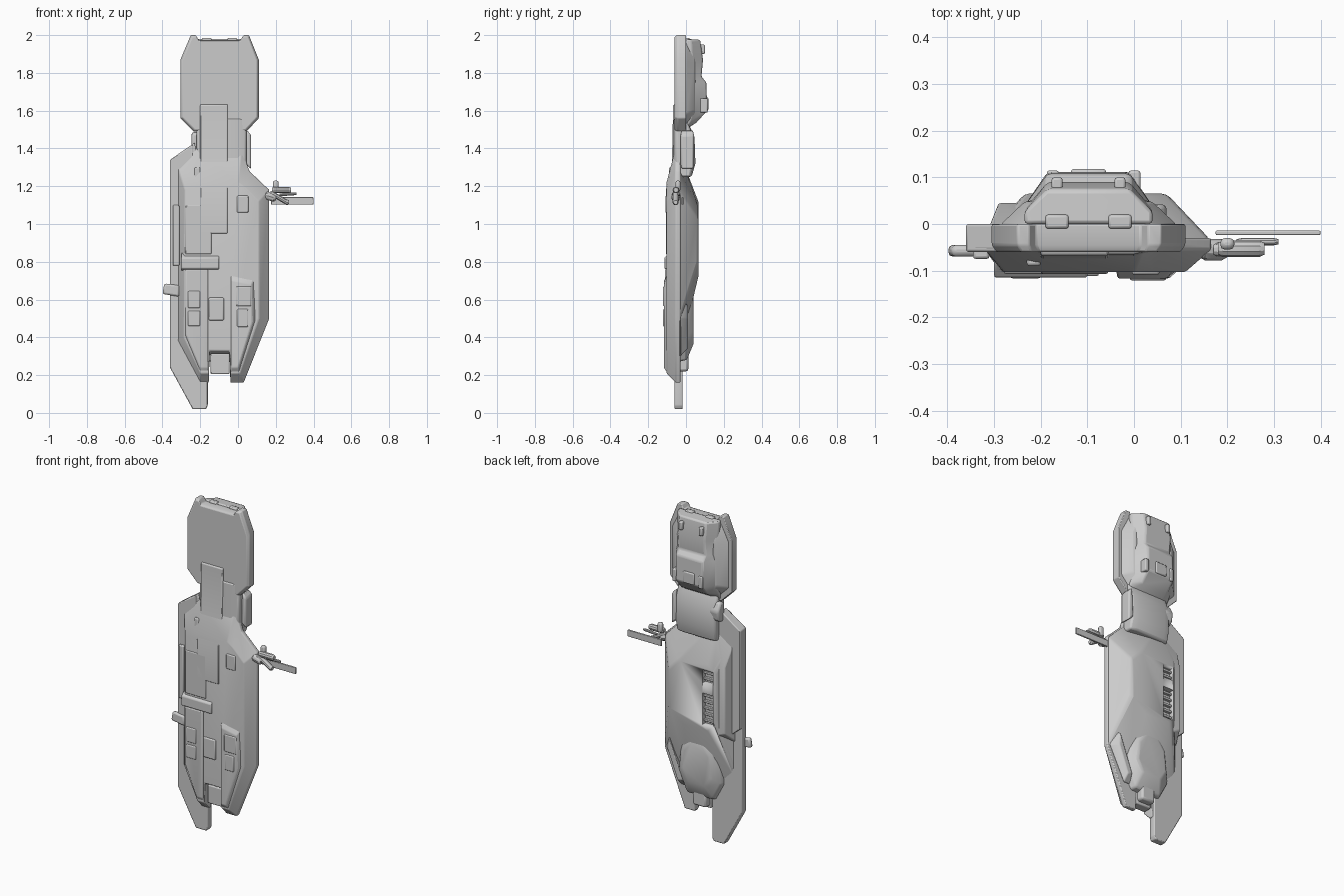
import bpy, bmesh, math

def finish(ob, bevel=0.0):
    bpy.context.view_layer.objects.active = ob
    for o in bpy.context.selected_objects:
        o.select_set(False)
    ob.select_set(True)
    if bevel:
        m = ob.modifiers.new("bevel", 'BEVEL')
        m.width, m.segments, m.limit_method = bevel, 2, 'ANGLE'
        m.angle_limit = math.radians(25)
    bpy.ops.object.shade_smooth_by_angle(angle=math.radians(32))
    return ob

def loft(name, rings, bevel=0.005):
    """Join equal-length rings of 3D points and cap both ends."""
    bm = bmesh.new()
    vs = [[bm.verts.new(p) for p in r] for r in rings]
    n = len(vs[0])
    for a, b in zip(vs, vs[1:]):
        for i in range(n):
            bm.faces.new((a[i], a[(i + 1) % n], b[(i + 1) % n], b[i]))
    bm.faces.new(vs[0])
    bm.faces.new(vs[-1])
    bmesh.ops.recalc_face_normals(bm, faces=bm.faces)
    me = bpy.data.meshes.new(name)
    bm.to_mesh(me)
    bm.free()
    ob = bpy.data.objects.new(name, me)
    bpy.context.collection.objects.link(ob)
    return finish(ob, bevel)

def layers(name, levels, bevel=0.005):
    """Front-view outlines (x, z) stacked along y."""
    return loft(name, [[(x, y, z) for x, z in pts] for y, pts in levels], bevel)

def spine(name, levels, bevel=0.005):
    """Side-view outlines (y, z) stacked along x."""
    return loft(name, [[(x, y, z) for y, z in pts] for x, pts in levels], bevel)

def box(name, x0, x1, y0, y1, z0, z1, bevel=0.006):
    sq = [(x0, z0), (x1, z0), (x1, z1), (x0, z1)]
    return layers(name, [(y0, sq), (y1, sq)], bevel)

def inset(pts, sx, sz):
    cx = (min(p[0] for p in pts) + max(p[0] for p in pts)) / 2
    cz = (min(p[1] for p in pts) + max(p[1] for p in pts)) / 2
    return [(cx + (x - cx) * sx, cz + (z - cz) * sz) for x, z in pts]

# Front half of the hull, with the notch between its two feet
full = [(-.32, .38), (-.2, .16), (-.155, .16), (-.15, .31), (-.045, .31), (-.04, .16), (.03, .16),
        (.165, .5), (.165, 1.18), (.06, 1.28), (.02, 1.4), (-.22, 1.4), (-.32, 1.3)]
face = [(-.285, .4), (-.2, .21), (-.155, .21), (-.15, .33), (-.045, .33), (-.04, .21), (.01, .21),
        (.11, .5), (.11, 1.12), (.04, 1.19), (0, 1.22), (-.2, 1.22), (-.28, 1.18)]
layers("hull_front", [(-.103, face), (-.055, full), (-.03, full)])

# Rear half of the hull, tapering to a narrow back
rim = [(-.32, .42), (-.2, .3), (0, .3), (.165, .5), (.165, 1.18), (.06, 1.28), (-.2, 1.38), (-.32, 1.3)]
back = [(-.235, .8), (-.19, .72), (-.03, .72), (.07, .8), (.07, 1.03), (.01, 1.09), (-.19, 1.12), (-.235, 1.08)]
hull = layers("hull_back", [(-.035, rim), (.065, back)], 0.012)

# Vent recesses cut in the back, with slats
for i, (z0, z1) in enumerate([(.75, .94), (1.0, 1.08)]):
    cut = box("vent_cutter", -.225, -.155, .035, .1, z0, z1, 0)
    cut.hide_render = True
    cut.hide_set(True)
    m = hull.modifiers.new("vent", 'BOOLEAN')
    m.operation, m.object, m.solver = 'DIFFERENCE', cut, 'EXACT'
    for k in range(5 if i == 0 else 2):
        box("vent_slat", -.226, -.154, .03, .05, z0 + .015 + k * .037, z0 + .03 + k * .037, .003)

# Back shoulder ridge and lower engine bulge
layers("back_ridge", [(-.03, [(-.32, .65), (-.2, .6), (-.18, 1.4), (-.32, 1.3)]),
                      (.045, [(-.29, .72), (-.24, .7), (-.24, 1.1), (-.29, 1.12)])])
bulge = [(-.25, .38), (-.19, .27), (0, .27), (.06, .4), (.04, .6), (-.03, .7), (-.17, .7), (-.23, .6)]
layers("lower_bulge", [(-.04, bulge), (.005, inset(bulge, .9, .95)), (.04, inset(bulge, .65, .55))], .01)
layers("lower_side_armor", [(-.03, [(.0, .3), (.05, .3), (.15, .5), (.14, .62)]),
                            (.01, [(.02, .35), (.05, .34), (.11, .5), (.1, .57)])])
box("engine_nozzle", -.14, -.05, -.04, .012, .22, .32, .012)

# Side plate that runs down into the long fin
plate = [(-.36, .24), (-.24, .02), (-.17, .02), (-.16, .04), (-.16, .5), (-.24, .7),
         (-.24, 1.42), (-.36, 1.34)]
layers("side_fin", [(-.06, plate), (-.018, plate)])
layers("upper_side_plate", [(y, [(-.36, .75), (-.3, .7), (-.2, 1.3), (-.23, 1.43), (-.36, 1.34)])
                            for y in (-.055, 0)])

# Neck, raised front column and side pods
neck = [(-.07, 1.25), (.03, 1.25), (.05, 1.32), (.045, 1.46), (.01, 1.54), (-.065, 1.56)]
spine("neck", [(-.22, inset(neck, .8, 1)), (-.18, neck), (.0, neck), (.045, inset(neck, .8, 1))], .01)
spine("neck_front_column", [(x, [(-.04, .95), (-.107, .95), (-.107, 1.18), (-.075, 1.3), (-.068, 1.63), (-.04, 1.64)])
                            for x in (-.2, -.055)])
layers("neck_side_pod", [(y, [(.035, 1.32), (.07, 1.29), (.07, 1.47), (.045, 1.5)]) for y in (-.028, .042)], .01)
spine("neck_left_pod", [(x, [(-.02, 1.36), (.035, 1.38), (.045, 1.44), (.02, 1.49), (-.02, 1.48)])
                        for x in (-.245, -.17)], .012)

# Head slab with two horns
head = [(-.305, 1.56), (-.235, 1.49), (.045, 1.49), (.11, 1.56), (.11, 1.87), (.058, 2.0), (.03, 2.0),
        (.015, 1.975), (-.21, 1.975), (-.225, 2.0), (-.25, 2.0), (-.305, 1.87)]
layers("head_slab", [(-.06, inset(head, .95, .97)), (-.045, head), (0, head)], .004)
shell = [(-.29, 1.58), (-.22, 1.51), (.03, 1.51), (.095, 1.58), (.095, 1.86), (.04, 1.965),
         (-.235, 1.965), (-.29, 1.86)]
layers("head_back_shell", [(-.005, shell), (.05, inset(shell, .7, .88))], .01)

# Spine and rear hump of the head
ridge = [(0, 1.98), (.075, 1.975), (.09, 1.87), (.082, 1.78), (.108, 1.75), (.112, 1.6), (.06, 1.54), (0, 1.5)]
low = [(y * .35, z) for y, z in ridge]
spine("head_spine", [(-.235, low), (-.185, ridge), (-.01, ridge), (.04, low)], .008)
box("hump_window", -.135, -.06, .1, .118, 1.6, 1.67)
for x in (-.175, .0):
    box("hump_side_block", x - .012, x + .014, .05, .115, 1.59, 1.665)
for x in (-.165, -.03):
    box("head_top_stud", x - .025, x + .025, -.01, .02, 1.965, 1.985)
    box("head_back_knob", x - .012, x + .012, .06, .1, 1.9, 1.95)

# Front panels: feet, ledge, chest plate
layers("right_leg_panel", [(-.09, [(-.04, .2), (.01, .2), (.105, .5), (.09, .72), (-.04, .75)]),
                           (-.117, [(-.035, .24), (.0, .24), (.075, .48), (.07, .68), (-.035, .7)])])
layers("left_leg_panel", [(-.09, [(-.285, .4), (-.2, .2), (-.155, .2), (-.155, .76), (-.285, .76)]),
                          (-.112, [(-.275, .42), (-.2, .24), (-.16, .24), (-.16, .76), (-.275, .76)])])
spine("waist_ledge", [(x, [(-.08, .75), (-.115, .765), (-.115, .82), (-.08, .85)]) for x in (-.3, -.1)])
box("chest_panel", -.28, -.14, -.107, -.08, .84, 1.1)
box("shoulder_rib", -.23, -.2, -.09, -.05, 1.17, 1.3)

# Small raised pads on the front
for x0, x1, z0, z1, y in [(-.265, -.2, .46, .54, -.117), (-.265, -.2, .555, .645, -.117),
                          (-.155, -.075, .49, .61, -.112), (-.005, .055, .455, .55, -.121),
                          (-.01, .07, .565, .67, -.121), (-.005, .055, 1.06, 1.15, -.109)]:
    box("front_pad", x0, x1, y, -.09, z0, z1)
box("bay_door", -.145, -.045, -.085, -.03, .205, .315)

# Left side rails and stub
box("side_rail", -.345, -.31, -.075, -.05, .78, 1.1)
layers("left_stub", [(y, [(-.4, .63), (-.31, .615), (-.31, .675), (-.39, .685)]) for y in (-.07, -.045)], .01)

# Right-hand arm cluster and blade
for name, x0, x1, r, y, z0, z1 in [("arm_joint", .14, .2, .023, -.055, 1.15, 1.14),
                                   ("arm_barrel", .18, .28, .018, -.053, 1.18, 1.18),
                                   ("arm_lower_tube", .17, .27, .016, -.055, 1.16, 1.115),
                                   ("arm_needle", .22, .31, .008, -.038, 1.155, 1.16)]:
    ring = [(math.cos(a * math.pi / 5) * r, math.sin(a * math.pi / 5) * r) for a in range(10)]
    loft(name, [[(x, y + c * s, z + d * s) for c, d in ring] for x, z, s in
                [(x0, z0, .7), (x0 + .012, z0, 1), (x1 - .012, z1, 1), (x1, z1, .7)]], 0)
box("arm_knob", .185, .215, -.055, -.03, 1.17, 1.23, .01)
loft("blade", [[(x, -.019 + dy, 1.122 + dz) for dy, dz in
                [(-.005, -.02), (.005, -.02), (.005, .02), (-.005, .02)]] for x in (.175, .4)], .003)
